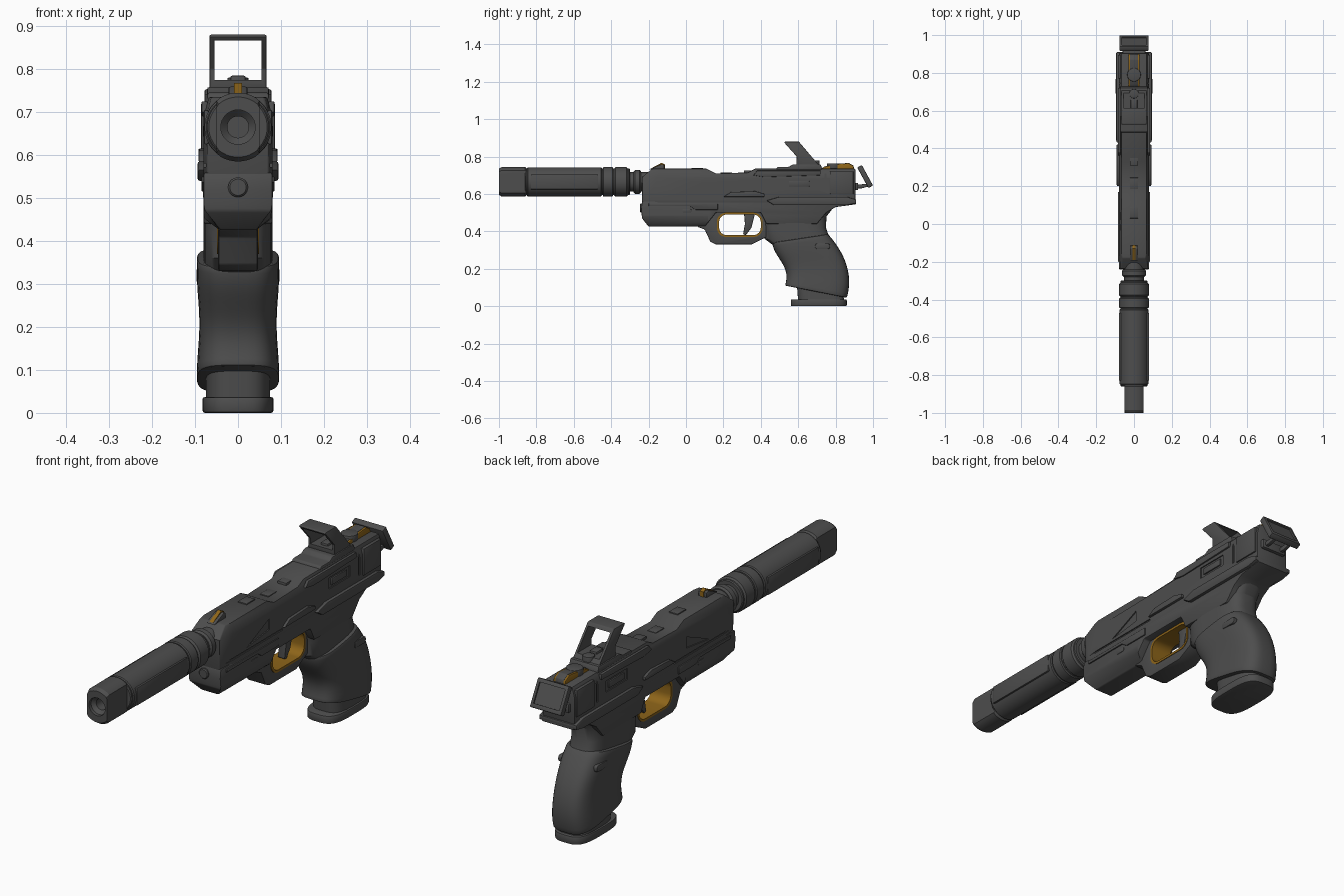
import bpy, bmesh, math

if "Cube" in bpy.data.objects:
    bpy.data.objects.remove(bpy.data.objects["Cube"])


def material(name, *rgb):
    mat = bpy.data.materials.new(name)
    mat.use_nodes = True
    mat.diffuse_color = (*rgb, 1)
    mat.node_tree.nodes["Principled BSDF"].inputs["Base Color"].default_value = (*rgb, 1)
    return mat


GREY = material("gunmetal grey", .075, .075, .075)
AMBER = material("amber", .27, .13, .01)
BORE = .665       # height of the barrel axis
SLIDE_TOP = .735
SEAM = .55        # height where the slide meets the frame
HALF = .08        # half width of the body


def finish(name, bm, mat, bevel, cutters=()):
    bmesh.ops.recalc_face_normals(bm, faces=bm.faces)
    mesh = bpy.data.meshes.new(name)
    bm.to_mesh(mesh)
    bm.free()
    mesh.materials.append(mat)
    part = bpy.data.objects.new(name, mesh)
    bpy.context.collection.objects.link(part)
    bpy.ops.object.select_all(action="DESELECT")
    part.select_set(True)
    bpy.context.view_layer.objects.active = part
    if bevel:
        mod = part.modifiers.new("Bevel", "BEVEL")
        mod.width, mod.segments, mod.limit_method = bevel, 2, "ANGLE"
        mod.angle_limit = math.radians(30)
        bpy.ops.object.modifier_apply(modifier=mod.name)
    for cutter in cutters:
        mod = part.modifiers.new("Cut", "BOOLEAN")
        mod.object, mod.operation, mod.solver = cutter, "DIFFERENCE", "EXACT"
        bpy.ops.object.modifier_apply(modifier=mod.name)
        bpy.data.objects.remove(cutter)
    bpy.ops.object.shade_smooth_by_angle(angle=math.radians(32))
    return part


# Side profile (y, z) extruded across x, optionally sliced and narrowed
def prism(name, profile, width, mat=GREY, bevel=.005, x=0, cutters=(), slices=(), narrow=None):
    bm = bmesh.new()
    face = bm.faces.new([bm.verts.new((x - width, y, z)) for y, z in profile])
    extruded = bmesh.ops.extrude_face_region(bm, geom=[face])["geom"]
    moved = [v for v in extruded if isinstance(v, bmesh.types.BMVert)]
    bmesh.ops.translate(bm, verts=moved, vec=(2 * width, 0, 0))
    for point, normal in slices:
        geom = bm.verts[:] + bm.edges[:] + bm.faces[:]
        bmesh.ops.bisect_plane(bm, geom=geom, plane_co=point, plane_no=normal)
    if narrow:
        for v in bm.verts:
            v.co.x *= narrow(v.co.y, v.co.z)
    return finish(name, bm, mat, bevel, cutters)


def rect(y0, y1, z0, z1):
    return [(y0, z0), (y1, z0), (y1, z1), (y0, z1)]


def rounded(y0, y1, z0, z1, radius, steps=6):
    points = []
    corners = rect(y0 + radius, y1 - radius, z0 + radius, z1 - radius)
    for quarter, (y, z) in enumerate(corners):
        for i in range(steps + 1):
            angle = math.pi / 2 * (quarter + 2 + i / steps)
            points.append((y + radius * math.cos(angle), z + radius * math.sin(angle)))
    return points


def grown(profile, dy, dz):
    return [(y + dy, z + dz) for y, z in profile]


def pair(name, profile, x, width, bevel=.003):
    for side, sign in (("left", 1), ("right", -1)):
        prism(f"{side}_{name}", profile, width, GREY, bevel, sign * x)


def cutter(profile, width, x=0):
    return prism("cutter", profile, width, bevel=0, x=x)


def side_cutters(*profiles):
    return [cutter(p, .015, side * (HALF + .01)) for p in profiles for side in (-1, 1)]


# Closed rings joined into one skin with capped ends
def skin(name, rings, mat=GREY, bevel=0):
    bm = bmesh.new()
    rows = [[bm.verts.new(point) for point in ring] for ring in rings]
    for a, b in zip(rows, rows[1:]):
        for i in range(len(a)):
            bm.faces.new((a[i - 1], a[i], b[i], b[i - 1]))
    bm.faces.new(rows[0])
    bm.faces.new(rows[-1])
    return finish(name, bm, mat, bevel)


def circle(count=40):
    turns = [2 * math.pi * (i + .5) / count for i in range(count)]
    return [(math.cos(a), math.sin(a)) for a in turns]


def lathe(name, profile, flat=1, z=BORE):
    skin(name, [[(max(-flat, min(flat, r * c)), y, z + r * s) for c, s in circle()]
                for y, r in profile])


def drum(name, y0, y1, radius, chamfer=.004, z=BORE):
    lathe(name, [(y0, radius - chamfer), (y0 + chamfer, radius),
                 (y1 - chamfer, radius), (y1, radius - chamfer)], z=z)


def dial(name, y, z, radius):
    skin(name, [[(radius * c, y + radius * s, h) for c, s in circle()] for h in (SLIDE_TOP, z)],
         bevel=.003)


# Soft box section between a front (y, z) and a back (y, z) point
def soft(value):
    return math.copysign(abs(value) ** .6, value)


def section(front, back, width):
    (yf, zf), (yb, zb) = front, back
    ring = []
    for c, s in circle():
        t = (1 + soft(c)) / 2
        ring.append((width * soft(s), yf + (yb - yf) * t, zf + (zb - zf) * t))
    return ring


# Suppressor with a hollow flat-sided tip, then the barrel collars
lathe("suppressor_tip", [(-.88, .025), (-.97, .025), (-.985, .04), (-1, .04), (-1, .07),
                         (-.985, HALF), (-.86, HALF), (-.85, .07)], flat=.05)
drum("suppressor_core", -.86, -.3, .072)
drum("suppressor_body", -.85, -.45, .078)
drum("suppressor_band", -.445, -.39, .079)
drum("suppressor_mount", -.385, -.31, .079, .008)
pair("suppressor_flat", rect(-.83, -.47, BORE - .04, BORE + .04), .074, .005)
drum("barrel", -.32, -.2, .052)
drum("barrel_collar", -.28, -.24, .064, .008)
drum("guide_rod", -.247, -.2, .023, z=.525)

# Slide with side recesses
prism("slide", [(-.235, SEAM), (.905, SEAM), (.905, SLIDE_TOP), (.37, SLIDE_TOP), (.33, .715),
                (.16, .71), (.11, SLIDE_TOP), (-.18, SLIDE_TOP), (-.235, .69)], HALF,
      cutters=side_cutters([(-.05, .59), (.11, .61), (.11, .66)], rect(.53, .68, .63, .68),
                           rect(-.23, .2, .572, .58), rect(.74, .75, .61, SLIDE_TOP)),
      slices=[((0, 0, .69), (0, 0, 1)), ((0, -.15, 0), (0, 1, 0))],
      narrow=lambda y, z: (.85 if z > .7 else 1) * (.9 if y < -.16 else 1))
pair("port_block", rect(.55, .66, .64, .67), .074, .007)
pair("slide_rib", [(.36, .7), (.42, .69), (.72, .7), (.72, .725), (.38, .725)], .078, .007)
pair("rear_panel", rect(.77, .895, .6, .72), .078, .008)
for spot, y, z in (("front", .06, SLIDE_TOP), ("middle", .215, .71), ("rear", .34, .72)):
    prism(f"{spot}_top_plate", rect(y - .03, y + .03, z - .02, z + .005), .022, bevel=.002)

# Frame, narrowing downwards at the front
prism("frame", [(-.235, .56), (-.24, .52), (-.235, .47), (-.2, .425), (.1, .425), (.16, .5),
                (.4, .5), (.43, .44), (.7, .44), (.75, .5), (.8, .53), (.91, .545), (.91, .56)],
      HALF, slices=[((0, 0, .485), (0, 0, 1)), ((0, .12, 0), (0, 1, 0))],
      narrow=lambda y, z: .52 if z < .44 and y < .12 else 1)
prism("rear_rail", [(.47, .54), (.86, .54), (.91, SEAM), (.91, .57), (.86, .585), (.5, .585),
                    (.43, .565)], .094)
pair("slide_lever", [(.2, .585), (.42, .585), (.42, .6), (.37, .615), (.24, .61)], HALF, .012)
pair("lower_plate", [(-.2, .535), (.02, .535), (.05, .515), (.17, .515), (.17, SEAM),
                     (-.2, SEAM)], .079, .006)
pair("frame_pin", rounded(-.02, .03, .5, .52, .008), .077, .005)

# Trigger guard, lining and trigger
prism("trigger_guard", [(.06, .425), (.1, .41), (.13, .345), (.16, .33), (.35, .33), (.43, .37),
                        (.5, .44), (.47, .53), (.1, .53)], .046,
      cutters=[cutter(rounded(.165, .41, .37, .5, .05), HALF)])
prism("guard_lining", rounded(.165, .41, .37, .5, .05), .049, AMBER, 0,
      cutters=[cutter(rounded(.177, .4, .38, .49, .04), HALF)])
prism("trigger", [(.31, .5), (.315, .44), (.305, .385), (.32, .38), (.35, .42), (.37, .5)], .018)

# Upper grip flaring into the frame
skin("upper_grip", [section((front, z), (back, z), HALF) for z, front, back in (
    (.3, .5, .79), (.36, .42, .77), (.42, .42, .748), (.48, .41, .752), (.53, .39, .79),
    (.55, .37, .87))])


# Grip sleeve: finger waves in front, palm swell behind
def sleeve_section(t):
    front = (.53 - .05 * t + .02 * math.sin(5 * t), .11 + .23 * t)
    back = (.86 + .1 * t - .2 * t * t, .045 + .34 * t)
    return section(front, back, .093 + .003 * math.cos(7 * t))


skin("grip_sleeve", [sleeve_section(i / 14) for i in range(15)], bevel=.006)
pair("magazine_button", rounded(.69, .77, .305, .335, .012), .088, .009)

# Magazine foot
skin("magazine_neck", [section((.6, .02), (.85, .02), .075), section((.59, .15), (.83, .1), .075)])
skin("magazine_base", [section((.56, z), (.86, z), .083) for z in (0, .037)], bevel=.006)

# Sights
prism("front_sight", [(-.2, .73), (-.13, .76), (-.115, .755), (-.115, .73)], .022)
prism("front_sight_insert", [(-.19, .735), (-.13, .767), (-.112, .758), (-.112, .73)], .009, AMBER, 0)
prism("optic_base", [(.48, .73), (.73, .73), (.72, .758), (.57, .758), (.55, .745), (.49, .745)], .072)
prism("optic_hood", [(.525, .875), (.53, .88), (.603, .88), (.71, .755), (.59, .755), (.592, .8)],
      .066, bevel=.003, cutters=[cutter(rect(.4, .9, .775, .866), .055)])
prism("optic_emitter", rect(.61, .66, .75, .785), .018)
dial("optic_dial", .69, .78, .025)

# Rear hump with amber cheeks, then the tilted backplate
hump = [(.72, .73), (.9, .73), (.895, .75), (.87, .764), (.82, .76), (.74, .745)]
prism("rear_hump", hump, .03, AMBER, .003)
prism("hump_cover", grown(hump, 0, .002), .022, bevel=.003)
dial("rear_dial", .79, .764, .036)
plate = [(.915, .742), (.94, .755), (1, .645), (.975, .632)]
recess = [(.942, .737), (.985, .658), (1.02, .676), (.977, .755)]
prism("backplate", plate, .078, cutters=[cutter(recess, .064)])
pair("backplate_arm", [(.88, .63), (.94, .63), (.975, .64), (.965, .655), (.88, .645)], .04, .008)
prism("backplate_hinge", rect(.89, .92, .62, .66), .06)
